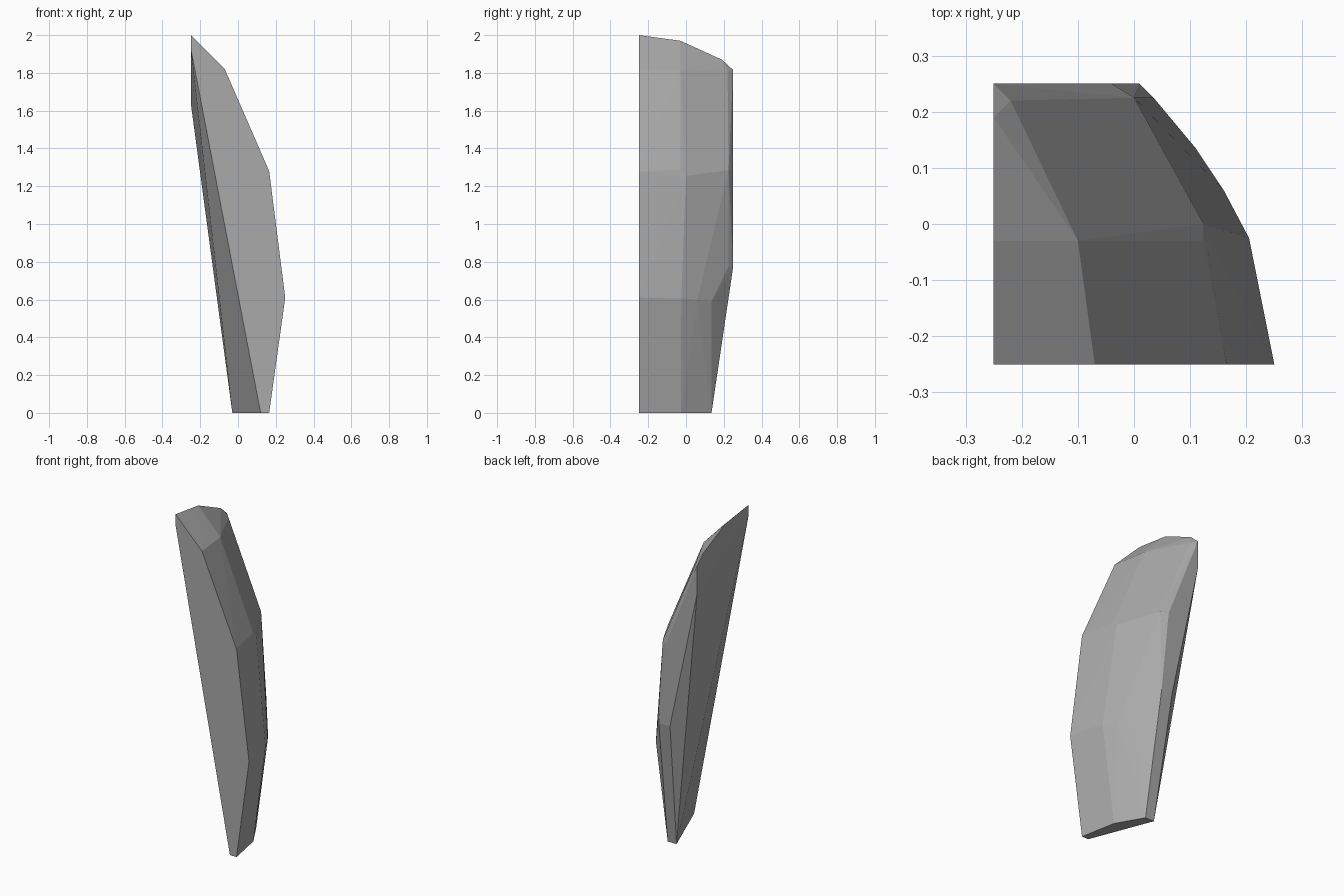
import bpy
import bmesh
import math

# Remove the default cube
cube = bpy.data.objects.get("Cube")
if cube:
    bpy.data.objects.remove(cube, do_unlink=True)

# Stone colour
grey = bpy.data.materials.new("stone_grey")
grey.use_nodes = True
colour = (0.4, 0.4, 0.4, 1)
grey.diffuse_color = colour
grey.node_tree.nodes["Principled BSDF"].inputs["Base Color"].default_value = colour

# Cross-sections of the curved shard, front to back
front = [(-.25, -.25, 2), (-.07, -.25, 1.82), (.165, -.25, 1.28),
         (.25, -.25, .61), (.165, -.25, 0), (.12, -.25, 0), (-.25, -.25, 1.93)]
middle = [(-.25, -.03, 1.97), (-.10, -.03, 1.815), (.123, -.03, 1.285),
          (.124, 0, 1.255), (.205, -.025, .605), (.123, -.026, 0)]
rear = [(-.25, .19, 1.87), (-.22, .22, 1.81), (0, .225, 1.285), (.035, .225, .775),
        (.16, .06, .6), (.11, .135, .59), (.03, .135, 0), (-.03, .135, 0)]
back = [(-.25, .25, 1.815), (-.04, .25, 1.28), (.01, .25, .775),
        (-.066, .25, .78), (-.25, .25, 1.64)]

# Wrap the sections in one faceted solid
bm = bmesh.new()
for section in (front, middle, rear, back):
    for point in section:
        bm.verts.new(point)
hull = bmesh.ops.convex_hull(bm, input=bm.verts[:])
loose = [v for v in bm.verts if not v.link_faces]
bmesh.ops.delete(bm, geom=loose, context='VERTS')

# Merge coplanar triangles into clean flat facets
bmesh.ops.dissolve_limit(bm, angle_limit=math.radians(1),
                         verts=bm.verts[:], edges=bm.edges[:])
bmesh.ops.recalc_face_normals(bm, faces=bm.faces[:])

mesh = bpy.data.meshes.new("stone_shard")
bm.to_mesh(mesh)
bm.free()
mesh.materials.append(grey)
shard = bpy.data.objects.new("stone_shard", mesh)
bpy.context.collection.objects.link(shard)
